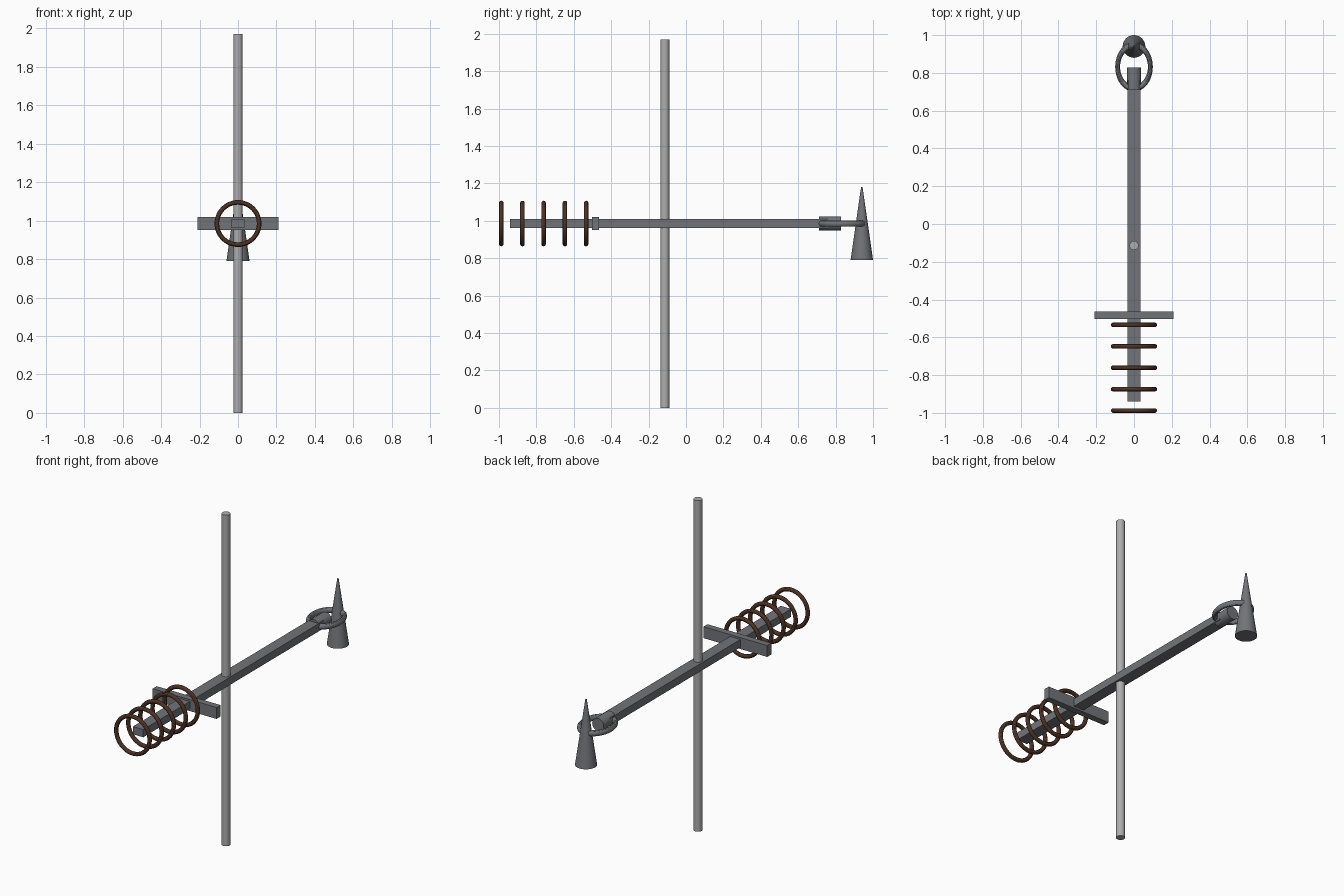
import bpy
from math import pi

if "Cube" in bpy.data.objects:
    bpy.data.objects.remove(bpy.data.objects["Cube"], do_unlink=True)

MID = 0.985  # height of the horizontal bar


def material(name, color):
    m = bpy.data.materials.new(name)
    m.use_nodes = True
    m.diffuse_color = (*color, 1)
    m.node_tree.nodes["Principled BSDF"].inputs["Base Color"].default_value = (*color, 1)
    return m


steel = material("dark steel", (0.17, 0.175, 0.19))
pale = material("pale metal", (0.42, 0.42, 0.42))
brown = material("dark brown", (0.075, 0.032, 0.02))


def finish(name, mat, smooth=True):
    ob = bpy.context.object
    ob.name = name
    ob.data.materials.append(mat)
    if smooth:
        bpy.ops.object.shade_smooth_by_angle()
    return ob


def box(name, mat, y0, y1, width, height):
    bpy.ops.mesh.primitive_cube_add(size=1, location=(0, (y0 + y1) / 2, MID))
    bpy.context.object.scale = (width, y1 - y0, height)
    bpy.ops.object.transform_apply(location=False, rotation=False, scale=True)
    return finish(name, mat, smooth=False)


def rod(name, mat, radius, length, y, z, rotation=(0, 0, 0)):
    bpy.ops.mesh.primitive_cylinder_add(vertices=32, radius=radius, depth=length,
                                        location=(0, y, z), rotation=rotation)
    return finish(name, mat)


def ring(name, mat, major, minor, y, rotation=(0, 0, 0), squeeze=1):
    bpy.ops.mesh.primitive_torus_add(major_segments=48, minor_segments=12,
                                     major_radius=major, minor_radius=minor,
                                     location=(0, y, MID), rotation=rotation)
    bpy.context.object.scale.x = squeeze
    bpy.ops.object.transform_apply(location=False, rotation=False, scale=True)
    return finish(name, mat)


# Long bar, crosspiece and upright pole
box("long_bar", steel, -0.94, 0.76, 0.068, 0.046)
box("crosspiece", steel, -0.502, -0.464, 0.42, 0.068)
rod("upright_pole", pale, 0.024, 1.97, -0.113, MID)

# Grip rings
for i in range(5):
    ring(f"grip_ring_{i + 1}", brown, 0.11, 0.012, -0.988 + 0.1135 * i, (pi / 2, 0, 0))

# End collar, oval link and hanging cone
rod("end_collar", steel, 0.038, 0.116, 0.77, MID, (pi / 2, 0, 0))
ring("oval_link", steel, 0.114, 0.017, 0.832, squeeze=0.76)
bpy.ops.mesh.primitive_cone_add(vertices=32, radius1=0.06, radius2=0.004, depth=0.39,
                                location=(0, 0.94, MID))
finish("cone_spike", steel)
